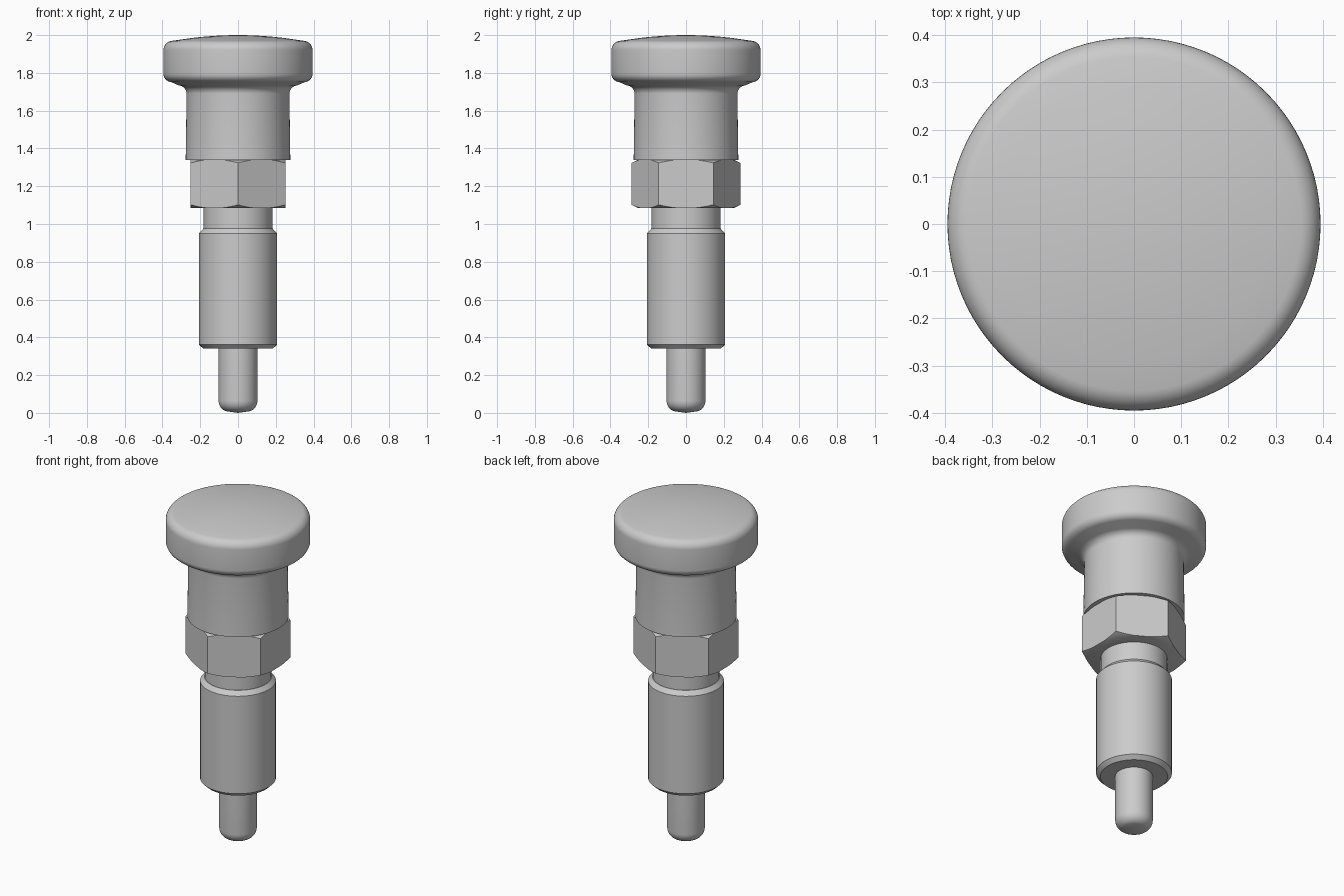
import bpy
import bmesh
from math import cos, sin, pi, radians
from mathutils import Matrix, Vector

cube = bpy.data.objects.get("Cube")
if cube:
    bpy.data.objects.remove(cube, do_unlink=True)


def finish(name, bm):
    bmesh.ops.recalc_face_normals(bm, faces=bm.faces)
    mesh = bpy.data.meshes.new(name)
    bm.to_mesh(mesh)
    bm.free()
    obj = bpy.data.objects.new(name, mesh)
    bpy.context.collection.objects.link(obj)
    return obj


def smooth(obj):
    bpy.ops.object.select_all(action="DESELECT")
    obj.select_set(True)
    bpy.context.view_layer.objects.active = obj
    bpy.ops.object.shade_smooth_by_angle(angle=radians(30))


def lathe(name, profile, steps=96):
    """Revolve (radius, z) points that start and end on the axis."""
    bm = bmesh.new()
    verts = [bm.verts.new((r, 0, z)) for r, z in profile]
    edges = [bm.edges.new(pair) for pair in zip(verts, verts[1:])]
    bmesh.ops.spin(bm, geom=verts + edges, cent=(0, 0, 0), axis=(0, 0, 1),
                   angle=2 * pi, steps=steps, use_duplicate=False)
    bmesh.ops.remove_doubles(bm, verts=bm.verts, dist=1e-5)
    obj = finish(name, bm)
    smooth(obj)
    return obj


def arc(r, z, rx, rz, start, end, n=8):
    """Elliptical arc of (radius, z) points, angles in degrees."""
    angles = [radians(start + (end - start) * i / n) for i in range(n + 1)]
    return [(r + rx * cos(a), z + rz * sin(a)) for a in angles]


# Pull knob: domed cap, rounded rim, filleted neck and skirt
dome = [(0.33 * i / 8, 2.0 - 0.028 * (i / 8) ** 2) for i in range(8)]
rim = arc(0.345, 1.92, 0.05, 0.05, 80, 0)
under = arc(0.345, 1.795, 0.05, 0.045, 0, -80)
fillet = arc(0.322, 1.69, 0.05, 0.045, 100, 180)
lathe("pull_knob", dome + rim + under + fillet + [(0.277, 1.34), (0, 1.34)])

# Hexagonal collar with corners trimmed by a chamfered disc
HEX_LOW, HEX_HIGH = 1.085, 1.34
bm = bmesh.new()
bmesh.ops.create_cone(bm, cap_ends=True, segments=6, radius1=0.289, radius2=0.289,
                      depth=HEX_HIGH - HEX_LOW)
corner = max(bm.verts, key=lambda v: v.co.y).co
turn = pi / 2 - Vector((1, 0)).angle(Vector((corner.x, corner.y)))
bmesh.ops.rotate(bm, verts=bm.verts, cent=(0, 0, 0), matrix=Matrix.Rotation(turn, 3, "Z"))
bmesh.ops.translate(bm, verts=bm.verts, vec=(0, 0, (HEX_LOW + HEX_HIGH) / 2))
collar = finish("hex_collar", bm)

trim = lathe("collar_trim", [(0, HEX_LOW - 0.001), (0.252, HEX_LOW - 0.001),
                             (0.3, HEX_LOW + 0.022), (0.3, HEX_HIGH - 0.022),
                             (0.252, HEX_HIGH + 0.001), (0, HEX_HIGH + 0.001)])
cut = collar.modifiers.new("trim_corners", "BOOLEAN")
cut.operation = "INTERSECT"
cut.solver = "EXACT"
cut.object = trim
bpy.context.view_layer.objects.active = collar
bpy.ops.object.modifier_apply(modifier=cut.name)
bpy.data.objects.remove(trim, do_unlink=True)
smooth(collar)

# Undercut neck between collar and body
lathe("neck", [(0, 1.1), (0.182, 1.1), (0.182, 0.96), (0, 0.96)])

# Cylindrical body with chamfered ends
lathe("body", [(0, 0.975), (0.184, 0.975), (0.207, 0.95),
               (0.207, 0.362), (0.184, 0.34), (0, 0.34)])

# Locking pin with a rounded tip
tip = arc(0.048, 0.065, 0.055, 0.058, 0, -75)
lathe("locking_pin", [(0, 0.36), (0.103, 0.36)] + tip + [(0, 0)])
